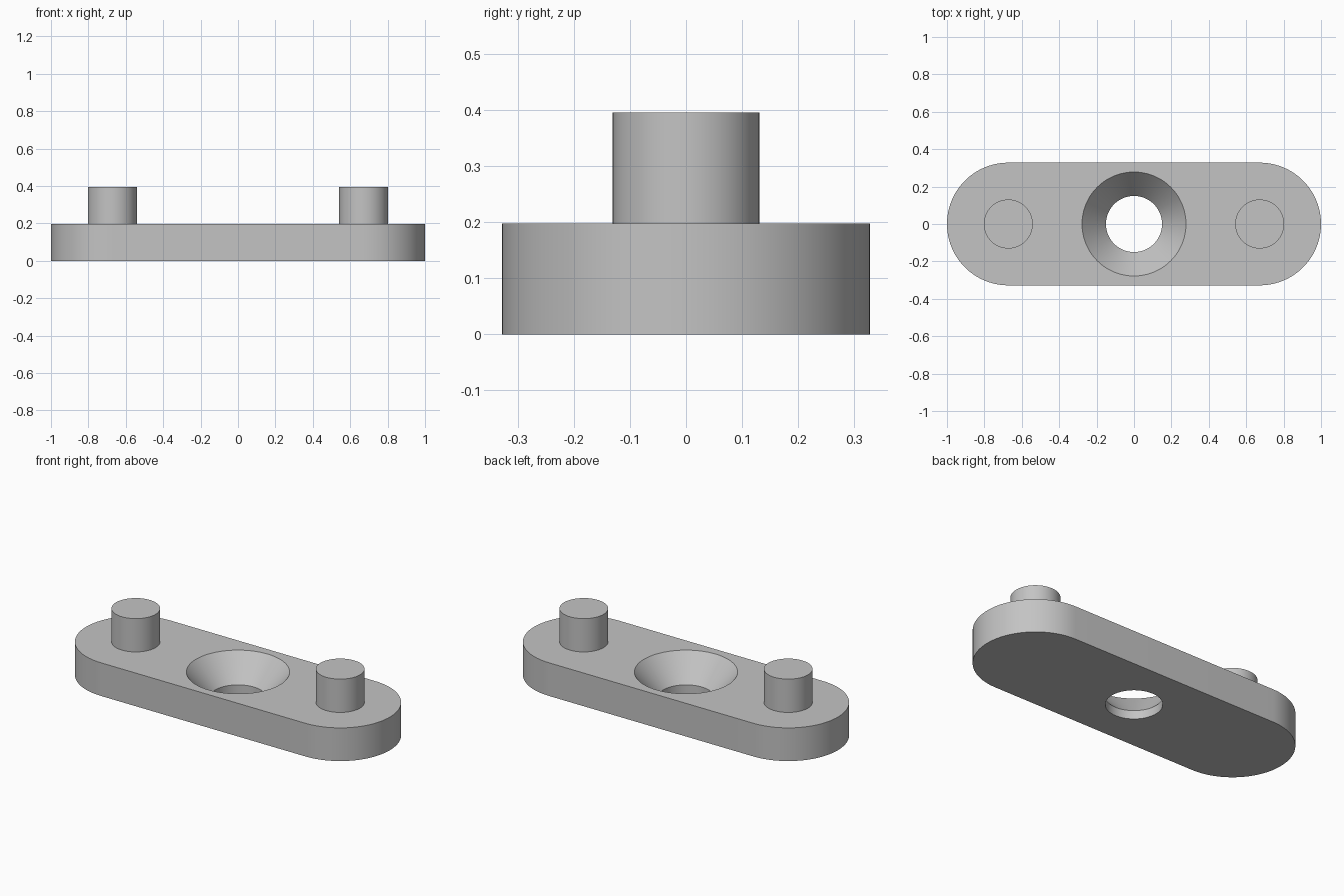
import bpy, bmesh
from math import cos, sin, pi

if "Cube" in bpy.data.objects:
    bpy.data.objects.remove(bpy.data.objects["Cube"], do_unlink=True)

SEGMENTS = 96
END_RADIUS = 0.328
END_X = 1 - END_RADIUS
PLATE_TOP = 0.197
PIN_TOP = 0.395
PIN_RADIUS = 0.131
HOLE_RADIUS = 0.15
SINK_RADIUS = 0.278
SINK_BOTTOM = 0.05

grey = bpy.data.materials.new("plain grey")
grey.use_nodes = True
grey.diffuse_color = (0.55, 0.55, 0.55, 1)
grey.node_tree.nodes["Principled BSDF"].inputs["Base Color"].default_value = grey.diffuse_color


def loft(name, rings):
    """Join equal-length rings of points into a closed solid."""
    bm = bmesh.new()
    loops = [[bm.verts.new(p) for p in ring] for ring in rings]
    count = len(loops[0])
    for low, high in zip(loops, loops[1:]):
        for i in range(count):
            j = (i + 1) % count
            bm.faces.new((low[i], low[j], high[j], high[i]))
    bm.faces.new(loops[0][::-1])
    bm.faces.new(loops[-1])
    bmesh.ops.recalc_face_normals(bm, faces=bm.faces)
    mesh = bpy.data.meshes.new(name)
    bm.to_mesh(mesh)
    bm.free()
    mesh.materials.append(grey)
    obj = bpy.data.objects.new(name, mesh)
    bpy.context.collection.objects.link(obj)
    return obj


def circle(radius, z, x=0):
    steps = [2 * pi * i / SEGMENTS for i in range(SEGMENTS)]
    return [(x + radius * cos(a), radius * sin(a), z) for a in steps]


def stadium(z):
    half = SEGMENTS // 2
    points = []
    for side, start in ((1, -pi / 2), (-1, pi / 2)):
        for i in range(half + 1):
            a = start + pi * i / half
            points.append((side * END_X + END_RADIUS * cos(a), END_RADIUS * sin(a), z))
    return points


def activate(obj):
    bpy.ops.object.select_all(action='DESELECT')
    obj.select_set(True)
    bpy.context.view_layer.objects.active = obj


# Rounded base plate
plate = loft("base_plate", [stadium(0), stadium(PLATE_TOP)])

# Countersunk screw hole, with the cutter running past both plate faces
extra = 0.05
slope = (SINK_RADIUS - HOLE_RADIUS) / (PLATE_TOP - SINK_BOTTOM)
cutter = loft("hole_cutter", [
    circle(HOLE_RADIUS, -extra),
    circle(HOLE_RADIUS, SINK_BOTTOM),
    circle(SINK_RADIUS + slope * extra, PLATE_TOP + extra),
])
cutter.hide_render = True
cut = plate.modifiers.new("screw_hole", 'BOOLEAN')
cut.operation = 'DIFFERENCE'
cut.solver = 'EXACT'
cut.object = cutter
activate(plate)
bpy.ops.object.modifier_apply(modifier=cut.name)
bpy.data.objects.remove(cutter, do_unlink=True)

# Locating pins at both ends
pins = [loft(name, [circle(PIN_RADIUS, PLATE_TOP, x), circle(PIN_RADIUS, PIN_TOP, x)])
        for name, x in (("left_pin", END_X), ("right_pin", -END_X))]

# Smooth curved walls, crisp rims
for part in [plate] + pins:
    activate(part)
    bpy.ops.object.shade_smooth_by_angle(angle=pi / 6)
